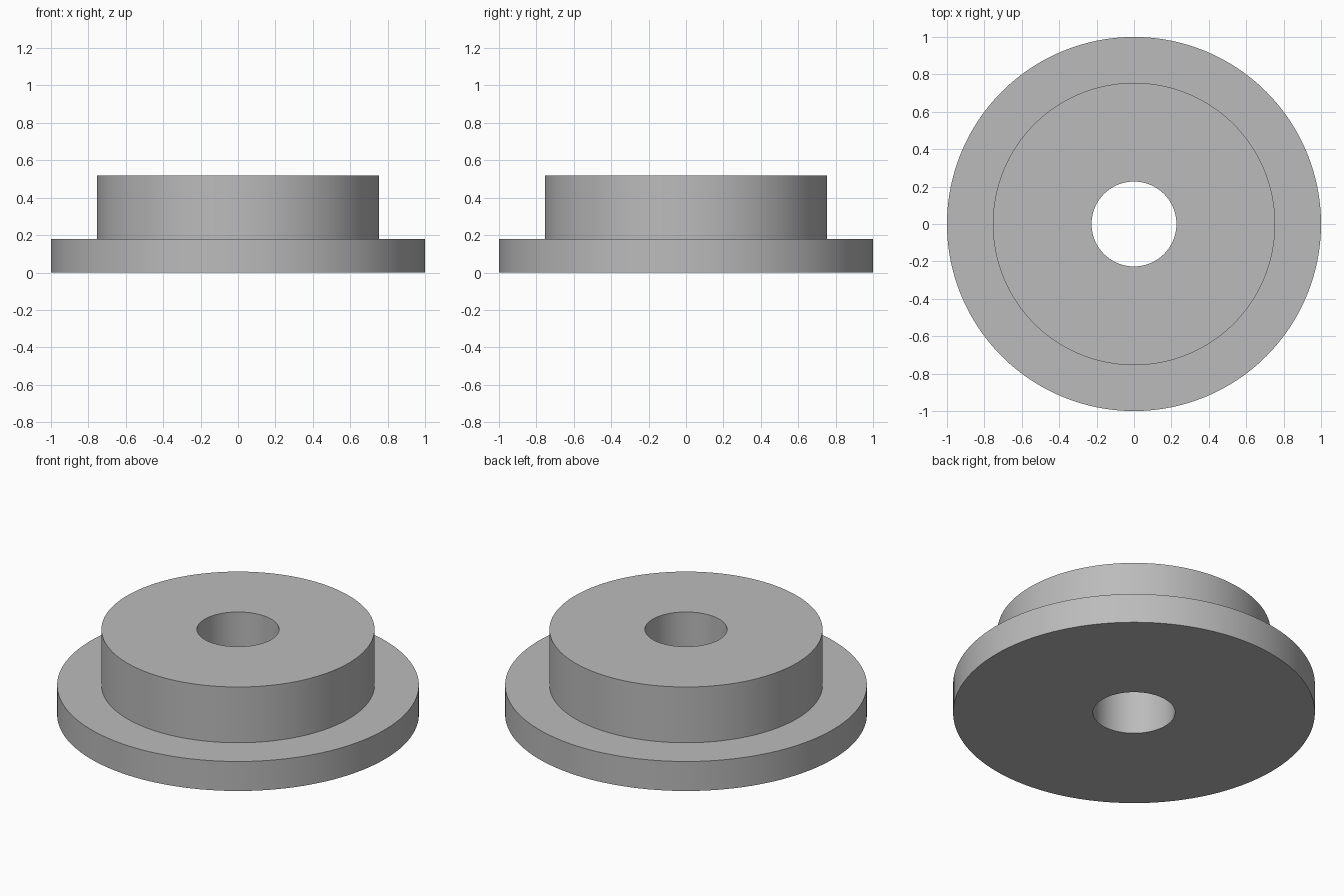
import bpy, bmesh, math

cube = bpy.data.objects.get("Cube")
if cube:
    bpy.data.objects.remove(cube, do_unlink=True)

SEGMENTS = 128
BORE, HUB, RIM = 0.227, 0.755, 1.0
STEP, TOP = 0.18, 0.52

# Plain grey material
grey = bpy.data.materials.new("plain grey")
grey.use_nodes = True
colour = (0.5, 0.5, 0.5, 1)
grey.diffuse_color = colour
grey.node_tree.nodes["Principled BSDF"].inputs["Base Color"].default_value = colour

# Closed radius/height cross-section: bore, hub and flange
profile = [(BORE, 0), (RIM, 0), (RIM, STEP), (HUB, STEP), (HUB, TOP), (BORE, TOP)]

# Turn the section around the vertical axis
bm = bmesh.new()
rings = []
for radius, height in profile:
    ring = []
    for i in range(SEGMENTS):
        a = math.tau * i / SEGMENTS
        ring.append(bm.verts.new((radius * math.cos(a), radius * math.sin(a), height)))
    rings.append(ring)
for k, ring in enumerate(rings):
    following = rings[(k + 1) % len(rings)]
    for i in range(SEGMENTS):
        j = (i + 1) % SEGMENTS
        bm.faces.new((ring[i], ring[j], following[j], following[i]))
bmesh.ops.recalc_face_normals(bm, faces=bm.faces)

mesh = bpy.data.meshes.new("flanged_bushing")
bm.to_mesh(mesh)
bm.free()
mesh.materials.append(grey)
bushing = bpy.data.objects.new("flanged_bushing", mesh)
bpy.context.collection.objects.link(bushing)

# Smooth round walls with crisp rims
bpy.ops.object.select_all(action="DESELECT")
bushing.select_set(True)
bpy.context.view_layer.objects.active = bushing
bpy.ops.object.shade_smooth_by_angle(angle=math.radians(30))
